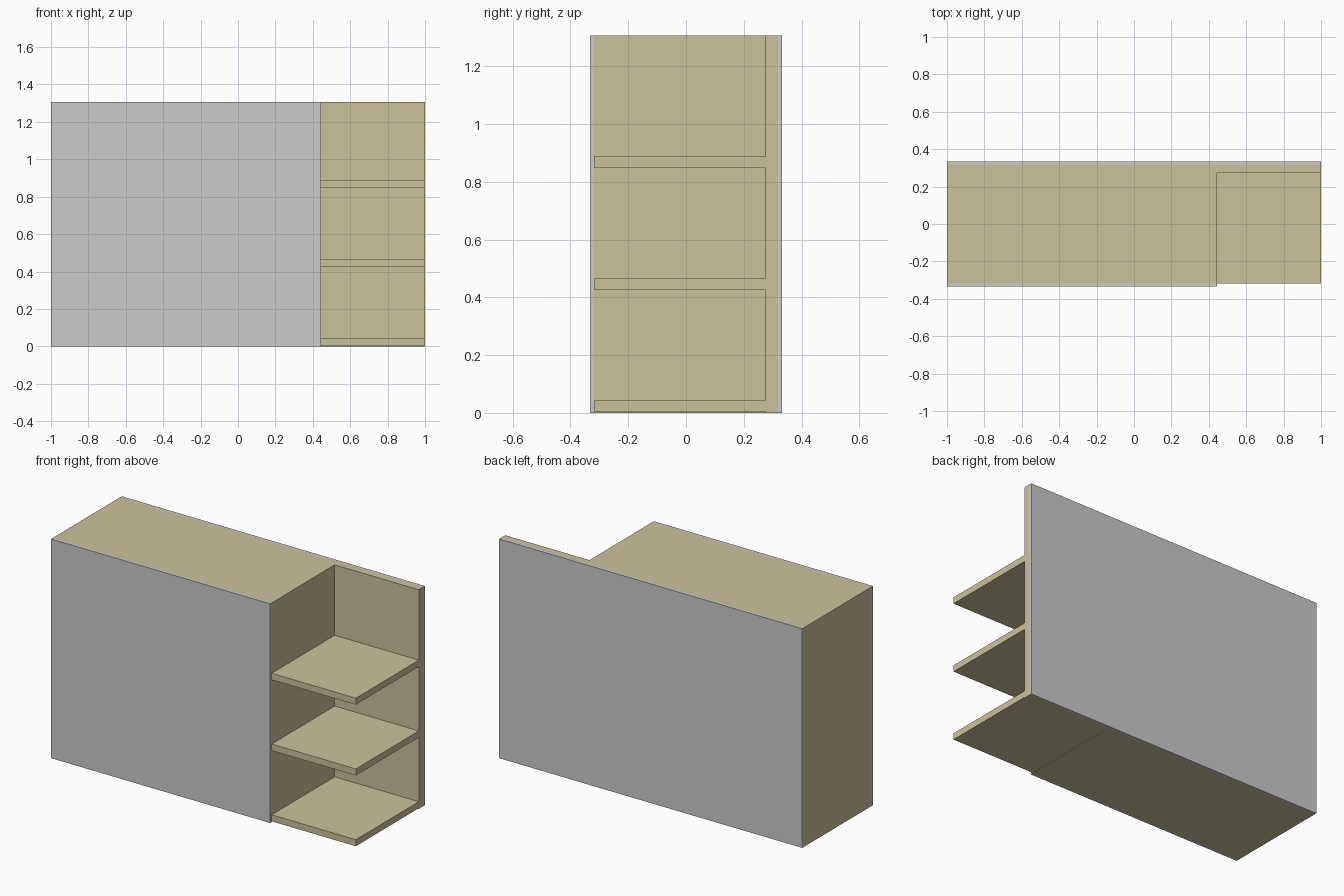
import bpy

if "Cube" in bpy.data.objects:
    bpy.data.objects.remove(bpy.data.objects["Cube"])

H = 1.307          # overall height
SPLIT = 0.445      # where the closed cabinet meets the open shelves

wood = bpy.data.materials.new("pale_wood")
wood.diffuse_color = (0.60, 0.54, 0.33, 1)
wood.use_nodes = True
wood.node_tree.nodes["Principled BSDF"].inputs["Base Color"].default_value = wood.diffuse_color


def box(name, x, y, z, mat=None):
    """Box from (min, max) ranges on each axis."""
    bpy.ops.mesh.primitive_cube_add(size=1)
    ob = bpy.context.object
    ob.name = name
    ob.location = [(a + b) / 2 for a, b in (x, y, z)]
    ob.scale = [b - a for a, b in (x, y, z)]
    bpy.ops.object.transform_apply(location=True, rotation=False, scale=True)
    if mat:
        ob.data.materials.append(mat)
    return ob


# Closed cabinet body
box("cabinet_body", (-1, SPLIT), (-0.318, 0.318), (0, H), wood)

# Back board behind the open shelves
box("shelf_back_board", (SPLIT, 1), (0.275, 0.318), (0, H), wood)

# Three open shelves
for i, z in enumerate((0.004, 0.426, 0.848)):
    box(f"shelf_{i + 1}", (SPLIT, 1), (-0.318, 0.275), (z, z + 0.039), wood)

# Thin grey facing panels, front and back
box("front_panel", (-1, SPLIT), (-0.333, -0.318), (0, H))
box("back_panel", (-1, 1), (0.318, 0.333), (0, H))
